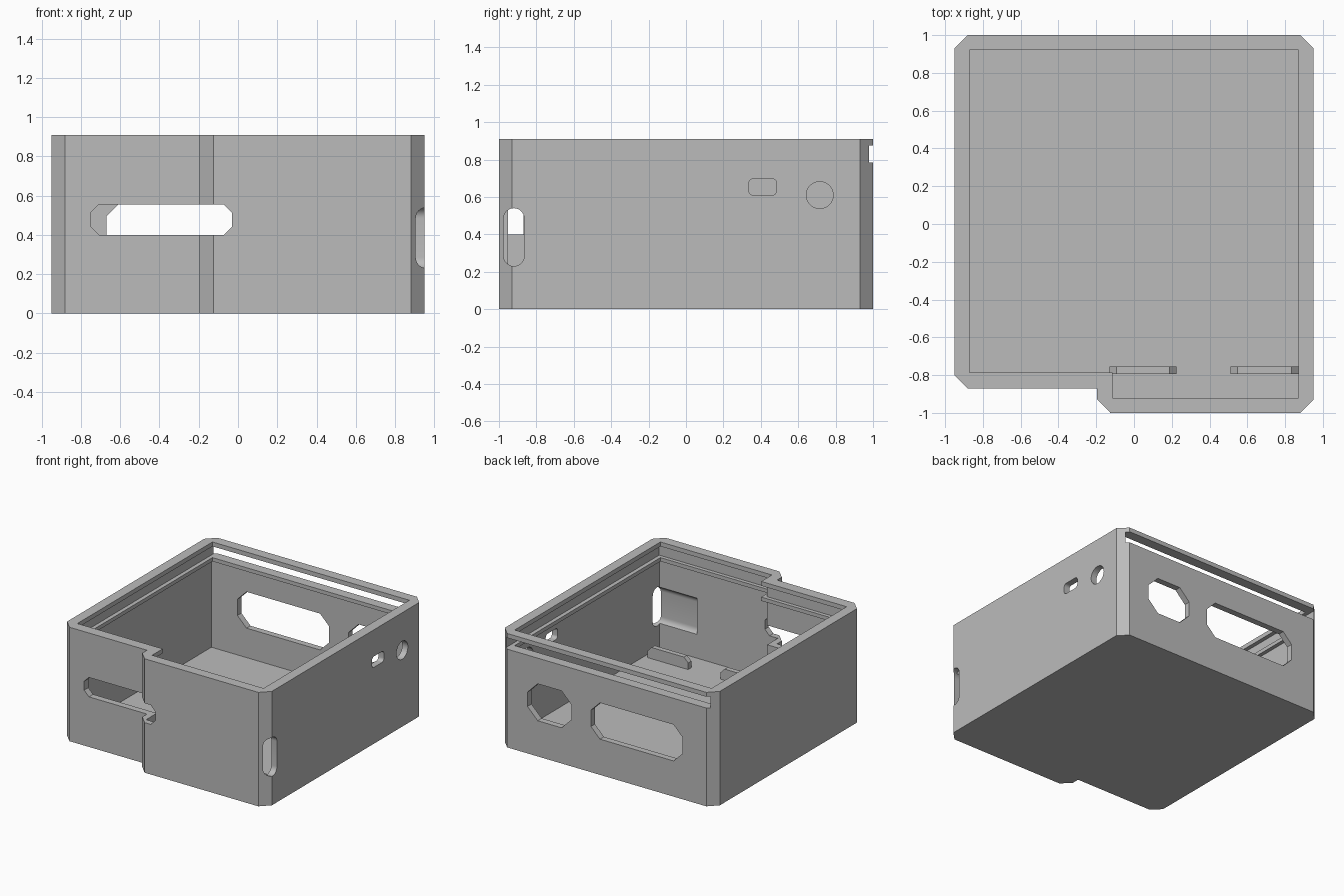
import bpy, bmesh, math

cube = bpy.data.objects.get("Cube")
if cube:
    bpy.data.objects.remove(cube, do_unlink=True)

grey = bpy.data.materials.new("plain_grey")
grey.use_nodes = True
grey.diffuse_color = (0.5, 0.5, 0.5, 1)
grey.node_tree.nodes["Principled BSDF"].inputs["Base Color"].default_value = (0.5, 0.5, 0.5, 1)


def prism(name, profile, axis, lo, hi):
    """Extrude a 2D profile along an axis: z takes (x, y), y takes (x, z), x takes (y, z)."""
    place = {"z": lambda a, b, t: (a, b, t),
             "y": lambda a, b, t: (a, t, b),
             "x": lambda a, b, t: (t, a, b)}[axis]
    bm = bmesh.new()
    ends = [[bm.verts.new(place(a, b, t)) for a, b in profile] for t in (lo, hi)]
    bm.faces.new(ends[0])
    bm.faces.new(ends[1])
    n = len(profile)
    for i in range(n):
        j = (i + 1) % n
        bm.faces.new((ends[0][i], ends[0][j], ends[1][j], ends[1][i]))
    bmesh.ops.recalc_face_normals(bm, faces=bm.faces)
    mesh = bpy.data.meshes.new(name)
    bm.to_mesh(mesh)
    bm.free()
    mesh.materials.append(grey)
    obj = bpy.data.objects.new(name, mesh)
    bpy.context.collection.objects.link(obj)
    return obj


def chamfered(a0, a1, b0, b1, c):
    return [(a0 + c, b0), (a1 - c, b0), (a1, b0 + c), (a1, b1 - c),
            (a1 - c, b1), (a0 + c, b1), (a0, b1 - c), (a0, b0 + c)]


def rounded(a0, a1, b0, b1, r, steps=8):
    corners = [(a1 - r, b1 - r), (a0 + r, b1 - r), (a0 + r, b0 + r), (a1 - r, b0 + r)]
    pts = []
    for k, (ca, cb) in enumerate(corners):
        for i in range(steps + 1):
            t = math.pi / 2 * (k + i / steps)
            p = (ca + r * math.cos(t), cb + r * math.sin(t))
            if not pts or math.dist(p, pts[-1]) > 1e-4:
                pts.append(p)
    if math.dist(pts[0], pts[-1]) < 1e-4:
        pts.pop()
    return pts


def stepped(side, front, step_x, step_y, back):
    """Inner outline with the shallower front on the right."""
    return [(-side, step_y), (step_x, step_y), (step_x, front),
            (side, front), (side, back), (-side, back)]


# Outer shell with chamfered vertical corners
c = 0.07
case = prism("case", [
    (-0.95 + c, -0.87), (-0.195, -0.87), (-0.195, -1 + c), (-0.195 + c, -1),
    (0.95 - c, -1), (0.95, -1 + c), (0.95, 1 - c), (0.95 - c, 1),
    (-0.95 + c, 1), (-0.95, 1 - c), (-0.95, -0.87 + c)], "z", 0, 0.91)

cutters = [
    # Cavity, lid slot open at the back, and top opening
    prism("cavity", stepped(0.90, -0.952, -0.145, -0.817, 0.95), "z", 0.05, 0.755),
    prism("lid_slot", stepped(0.902, -0.95, -0.147, -0.815, 1.1), "z", 0.785, 0.875),
    prism("top_opening", stepped(0.87, -0.92, -0.115, -0.785, 0.92), "z", 0.7, 1),
    # Front slot through the step, and the two back windows
    prism("front_slot", chamfered(-0.75, -0.03, 0.40, 0.555, 0.042), "y", -1.1, -0.7),
    prism("back_window_wide", chamfered(-0.67, 0.14, 0.285, 0.575, 0.08), "y", 0.8, 1.1),
    prism("back_window_small", chamfered(0.31, 0.70, 0.285, 0.58, 0.09), "y", 0.8, 1.1),
    # Side ports
    prism("corner_port", rounded(-0.975, -0.865, 0.23, 0.54, 0.055), "x", 0.57, 1.1),
    prism("small_port", rounded(0.335, 0.485, 0.61, 0.697, 0.025), "x", 0.8, 1.1),
    prism("round_port", rounded(0.643, 0.787, 0.538, 0.682, 0.072), "x", 0.8, 1.1),
]

bpy.context.view_layer.objects.active = case
for cutter in cutters:
    cutter.hide_render = True
    mod = case.modifiers.new(cutter.name, "BOOLEAN")
    mod.operation = "DIFFERENCE"
    mod.solver = "EXACT"
    mod.object = cutter
    bpy.ops.object.modifier_apply(modifier=mod.name)
    bpy.data.objects.remove(cutter, do_unlink=True)

# Retaining ribs on the floor, with chamfered top ends
for name, x0, x1 in (("floor_rib_right", -0.13, 0.225), ("floor_rib_left", 0.51, 0.87)):
    k = 0.037
    prism(name, [(x0, 0.04), (x1, 0.04), (x1, 0.14 - k), (x1 - k, 0.14),
                 (x0 + k, 0.14), (x0, 0.14 - k)], "y", -0.795, -0.755)

# Smooth the rounded ports, keep every other edge sharp
for o in bpy.context.selected_objects:
    o.select_set(False)
case.select_set(True)
bpy.ops.object.shade_smooth_by_angle(angle=math.radians(30))
